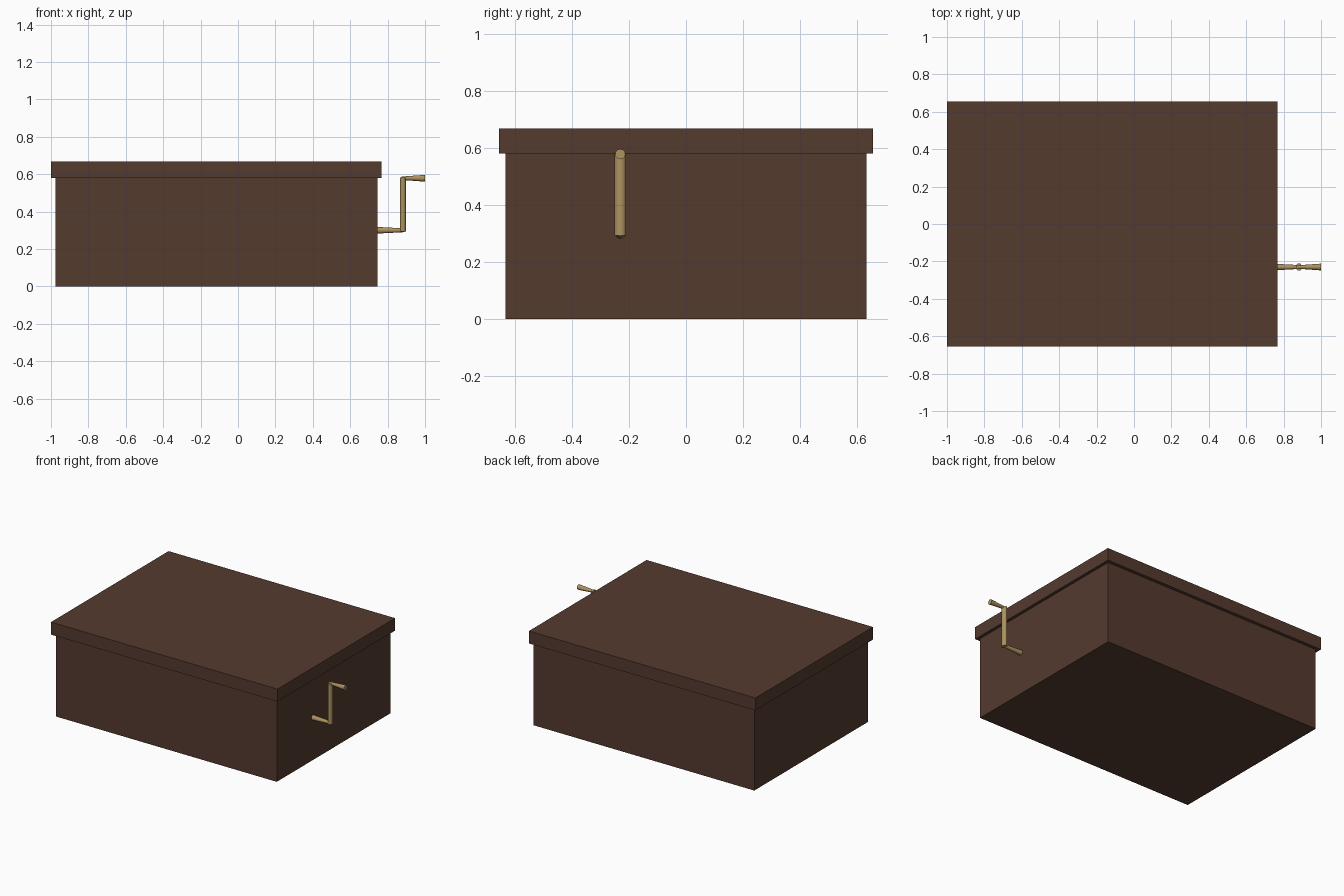
import bpy
import math

if "Cube" in bpy.data.objects:
    bpy.data.objects.remove(bpy.data.objects["Cube"])


def material(name, rgb):
    m = bpy.data.materials.new(name)
    m.diffuse_color = (*rgb, 1)
    m.use_nodes = True
    m.node_tree.nodes["Principled BSDF"].inputs["Base Color"].default_value = m.diffuse_color
    return m


wood = material("dark brown wood", (0.090, 0.043, 0.028))
brass = material("aged brass", (0.42, 0.29, 0.12))


def box(name, x0, x1, half_y, z0, z1):
    bpy.ops.mesh.primitive_cube_add(size=1, location=((x0 + x1) / 2, 0, (z0 + z1) / 2))
    o = bpy.context.object
    o.name = name
    o.scale = (x1 - x0, 2 * half_y, z1 - z0)
    bpy.ops.object.transform_apply(location=False, rotation=False, scale=True)
    o.data.materials.append(wood)


def rod(name, centre, length, r_start, r_end, along_x, width=1.0):
    rot = (0, math.pi / 2, 0) if along_x else (0, 0, 0)
    bpy.ops.mesh.primitive_cone_add(vertices=12, radius1=r_start, radius2=r_end,
                                    depth=length, location=centre, rotation=rot)
    o = bpy.context.object
    o.name = name
    o.scale.y = width
    bpy.ops.object.transform_apply(location=False, rotation=True, scale=True)
    o.data.materials.append(brass)
    bpy.ops.object.shade_smooth_by_angle(angle=math.radians(40))


# Box body and overhanging lid
box("box_body", -0.975, 0.745, 0.632, 0, 0.58)
box("lid", -1.0, 0.766, 0.655, 0.58, 0.668)

# Crank: tapered shaft, upright arm, flared grip
Y = -0.23
rod("crank_shaft", (0.815, Y, 0.30), 0.15, 0.018, 0.010, True)
rod("crank_arm", (0.882, Y, 0.438), 0.288, 0.016, 0.016, False, 1.25)
rod("crank_grip", (0.937, Y, 0.578), 0.126, 0.009, 0.018, True)
